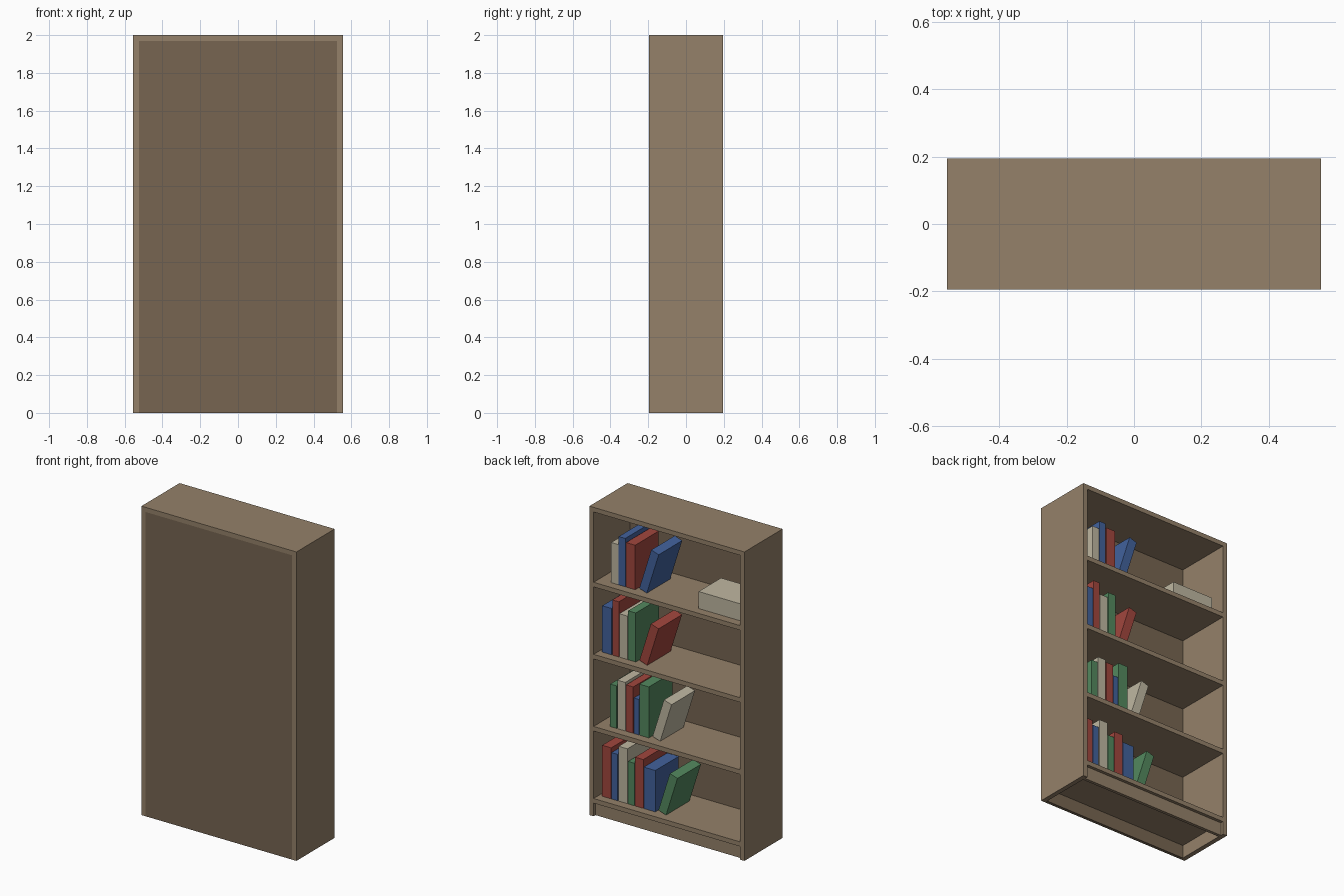
import bpy
from math import sin, cos, radians

if "Cube" in bpy.data.objects:
    bpy.data.objects.remove(bpy.data.objects["Cube"])


def material(name, rgb):
    m = bpy.data.materials.new(name)
    m.diffuse_color = (*[(c / 255) ** 2.2 for c in rgb], 1)
    m.use_nodes = True
    m.node_tree.nodes["Principled BSDF"].inputs["Base Color"].default_value = m.diffuse_color
    return m


WOOD = material("wood", (147, 128, 105))
PANEL = material("panel_wood", (118, 101, 82))
RED = material("red_cover", (160, 72, 64))
BLUE = material("blue_cover", (68, 98, 155))
GREEN = material("green_cover", (84, 135, 95))
CREAM = material("cream_cover", (190, 182, 160))


def box(name, x0, x1, y0, y1, z0, z1, mat):
    bpy.ops.mesh.primitive_cube_add(
        size=1, location=((x0 + x1) / 2, (y0 + y1) / 2, (z0 + z1) / 2))
    o = bpy.context.object
    o.name = name
    o.scale = (x1 - x0, y1 - y0, z1 - z0)
    o.data.materials.append(mat)
    return o


W, D, H, T = 0.555, 0.195, 2.0, 0.03
IN = W - T
SPINE, DEPTH = 0.14, 0.24

# Carcass: sides, top, back panel and recessed plinth
for side, s in (("left", -1), ("right", 1)):
    a, b = sorted((s * IN, s * W))
    box(side + "_side", a, b, -D, D, 0, H, WOOD)
box("top_board", -IN, IN, -D, D, H - T, H, WOOD)
box("back_panel", -IN, IN, -D, -D + 0.02, 0, H - T, PANEL)
box("plinth", -IN, IN, D - 0.04, D - 0.02, 0, 0.085, WOOD)

# Shelves
tops = []
for i in range(4):
    z = 0.1 + i * 1.4 / 3
    box(f"shelf_{i + 1}", -IN, IN, -D + 0.02, D, z - T / 2, z + T / 2, WOOD)
    tops.append(z + T / 2)


# Book tipped towards -x, resting on its lower edge at x
def leaning_book(name, x, z, thick, height, mat, angle=radians(17.5)):
    o = box(name, 0, thick, SPINE - DEPTH, SPINE, 0, height, mat)
    o.rotation_euler.y = -angle
    o.location.x = x + thick / 2 * cos(angle) - height / 2 * sin(angle)
    o.location.z = z + thick / 2 * sin(angle) + height / 2 * cos(angle)


# Each row: upright books (high x, low x, height, cover), then the leaning one
rows = [
    ([(.502, .438, .33, RED), (.435, .391, .30, BLUE), (.384, .322, .355, CREAM),
      (.317, .272, .275, GREEN), (.267, .208, .316, RED), (.204, .122, .268, BLUE)],
     (.045, .057, .272, GREEN)),
    ([(.445, .399, .275, GREEN), (.394, .337, .314, CREAM), (.331, .280, .30, RED),
      (.276, .240, .23, BLUE), (.236, .168, .33, GREEN)],
     (.087, .057, .271, CREAM)),
    ([(.502, .434, .30, BLUE), (.430, .383, .357, RED), (.379, .322, .281, CREAM),
      (.316, .262, .317, GREEN)],
     (.180, .058, .271, RED)),
    ([(.438, .387, .26, CREAM), (.384, .337, .313, BLUE), (.331, .266, .288, RED)],
     (.183, .056, .285, BLUE)),
]
for r, (upright, (lx, lt, lh, lm)) in enumerate(rows):
    z = tops[r]
    for k, (x1, x0, h, m) in enumerate(upright):
        box(f"book_{r + 1}_{k + 1}", x0, x1, SPINE - DEPTH, SPINE, z, z + h, m)
    leaning_book(f"leaning_book_{r + 1}", lx, z, lt, lh, lm)

# Storage box on the top shelf
box("storage_box", -.487, -.188, -.09, .14, tops[3], tops[3] + .11, CREAM)
